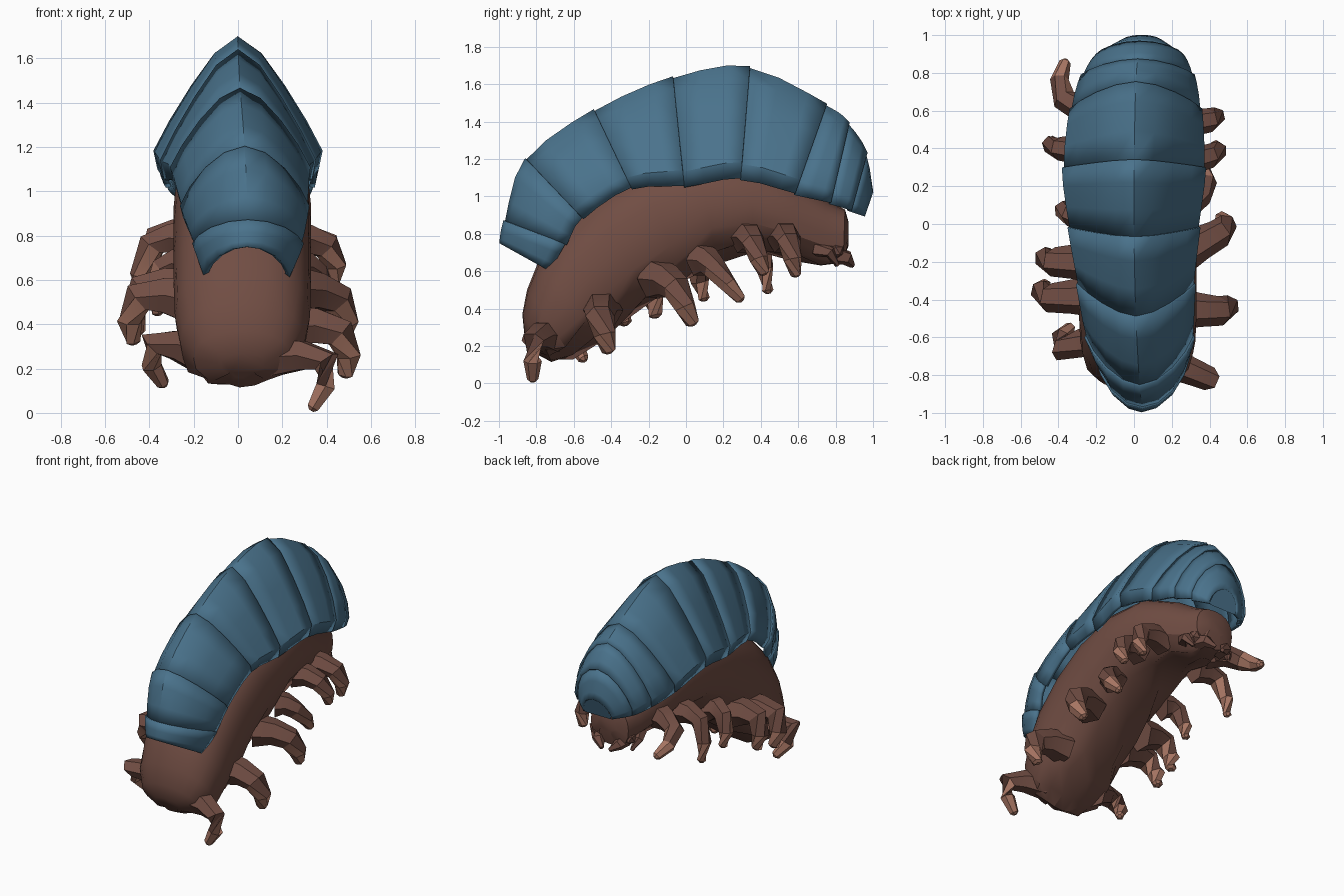
import bpy, bmesh, math, random
from mathutils import Vector, Matrix

if "Cube" in bpy.data.objects:
    bpy.data.objects.remove(bpy.data.objects["Cube"])

random.seed(4)


def material(name, rgb):
    m = bpy.data.materials.new(name)
    m.diffuse_color = (*rgb, 1)
    m.use_nodes = True
    m.node_tree.nodes["Principled BSDF"].inputs["Base Color"].default_value = m.diffuse_color
    return m


BLUE = material("shell blue", (0.068, 0.17, 0.262))
BROWN = material("body brown", (0.165, 0.075, 0.057))
TAN = material("leg tan", (0.38, 0.175, 0.122))


def make_object(name, bm, mats, angle=35):
    me = bpy.data.meshes.new(name)
    bm.to_mesh(me)
    bm.free()
    ob = bpy.data.objects.new(name, me)
    bpy.context.collection.objects.link(ob)
    for m in mats:
        me.materials.append(m)
    bpy.ops.object.select_all(action='DESELECT')
    ob.select_set(True)
    bpy.context.view_layer.objects.active = ob
    bpy.ops.object.shade_smooth_by_angle(angle=math.radians(angle))
    return ob


def loft(rings, closed, caps=False):
    bm = bmesh.new()
    rows = [[bm.verts.new(p) for p in r] for r in rings]
    n = len(rows[0])
    for i in range(len(rows) - 1):
        for j in range(n if closed else n - 1):
            k = (j + 1) % n
            bm.faces.new((rows[i][j], rows[i][k], rows[i + 1][k], rows[i + 1][j]))
    if caps:
        bm.faces.new(rows[0])
        bm.faces.new(rows[-1])
        bmesh.ops.recalc_face_normals(bm, faces=bm.faces)
    return bm


# Shell seams: ridge y, ridge z, edge y, edge z, half width, centre x, roundness
SEAMS = [
    (-1.00, 0.75, -0.73, 0.60, 0.20, 0.04, 0.75),
    (-0.97, 0.87, -0.64, 0.74, 0.245, 0.045, 0.8),
    (-0.855, 1.20, -0.55, 0.88, 0.285, 0.03, 0.5),
    (-0.49, 1.46, -0.29, 1.04, 0.31, 0.01, 0.25),
    (-0.07, 1.635, -0.01, 1.05, 0.345, 0.0, 0.1),
    (0.34, 1.69, 0.29, 1.09, 0.375, 0.0, 0.1),
    (0.75, 1.49, 0.58, 1.01, 0.345, 0.01, 0.35),
    (0.87, 1.39, 0.77, 0.96, 0.295, 0.02, 0.5),
    (0.965, 1.23, 0.88, 0.92, 0.225, 0.03, 0.7),
    (0.995, 1.02, 0.95, 0.89, 0.11, 0.04, 0.9),
]
PEAKED = [(0, 0), (0.27, 0.13), (0.54, 0.38), (0.80, 0.64), (1.0, 0.86), (0.95, 1)]
ROUND = [(0, 0), (0.36, 0.05), (0.70, 0.24), (0.91, 0.52), (1.0, 0.82), (0.96, 1)]


def seam_at(i, t):
    # smooth interpolation through the seams
    a, b, c, d = (SEAMS[max(0, min(len(SEAMS) - 1, i + o))] for o in (-1, 0, 1, 2))
    return [0.5 * (2 * q + (r - p) * t + (2 * p - 5 * q + 4 * r - s) * t * t
                   + (3 * q - p - 3 * r + s) * t ** 3) for p, q, r, s in zip(a, b, c, d)]


def shell_ring(s, lift):
    py, pz, ey, ez, w, cx, k = s
    out = Vector((py + 0.05, pz - 0.55)).normalized() * lift
    half = []
    for (u0, f0), (u1, f1) in zip(PEAKED, ROUND):
        u, f = u0 + (u1 - u0) * k, f0 + (f1 - f0) * k
        half.append((u * (w + lift), py + (ey - py) * f + out.x, pz + (ez - pz) * f + out.y))
    left = [(cx - x, y, z) for x, y, z in reversed(half[1:])]
    return left + [(cx + x, y, z) for x, y, z in half]


# Overlapping shell plates, each flaring slightly over the one behind
for i in range(len(SEAMS) - 1):
    rings = [shell_ring(seam_at(i, t), 0.010 * t - 0.003) for t in (0, 0.35, 0.7, 1)]
    plate = make_object(f"shell_plate_{i + 1}", loft(rings, False), [BLUE])
    sol = plate.modifiers.new("thickness", 'SOLIDIFY')
    sol.thickness, sol.offset = 0.025, -1

# Rear cap closing the shell's last opening
cap = bmesh.new()
cap.faces.new([cap.verts.new(p) for p in shell_ring(SEAMS[-1], 0)])
bmesh.ops.recalc_face_normals(cap, faces=cap.faces)
make_object("shell_rear_cap", cap, [BLUE])

# Body sections: top y, top z, belly y, belly z, half width, squareness exponent
BODY = [
    (-0.865, 0.27, -0.80, 0.17, 0.10, 1.0),
    (-0.875, 0.37, -0.72, 0.12, 0.22, 0.95),
    (-0.85, 0.50, -0.60, 0.13, 0.28, 0.9),
    (-0.79, 0.65, -0.45, 0.22, 0.305, 0.8),
    (-0.69, 0.81, -0.33, 0.32, 0.31, 0.75),
    (-0.50, 1.00, -0.18, 0.43, 0.31, 0.75),
    (-0.25, 1.15, 0.0, 0.55, 0.31, 0.75),
    (0.05, 1.22, 0.18, 0.65, 0.31, 0.75),
    (0.35, 1.20, 0.36, 0.70, 0.29, 0.75),
    (0.60, 1.08, 0.55, 0.67, 0.24, 0.8),
    (0.75, 0.98, 0.72, 0.63, 0.18, 0.8),
    (0.85, 0.93, 0.84, 0.64, 0.15, 0.8),
    (0.87, 0.86, 0.87, 0.74, 0.08, 0.8),
]
rings = []
for n, (ty, tz, by, bz, w, e) in enumerate(BODY):
    ring = []
    for j in range(20):
        a = 2 * math.pi * j / 20
        c, s = math.cos(a), math.sin(a)
        x = w * math.copysign(abs(c) ** e, c)
        f = 0.5 + 0.5 * math.copysign(abs(s) ** 0.85, s)
        # crumpled belly with creases between the leg rows
        r = 0.025 if s < -0.45 else 0
        lift = 0.035 * ((j + n) % 2) if s < -0.45 and 1 < n < 10 else 0
        ring.append((0.02 + x + random.uniform(-r, r), by + (ty - by) * f - lift * 0.6,
                     bz + (tz - bz) * f + random.uniform(-r, r) * 0.6 + lift))
    rings.append(ring)
make_object("body", loft(rings, True, True), [BROWN], 30)


def limb(name, points, radii, tan_from, sides=6):
    # tapered faceted limb through the given points
    pts = [Vector(p) for p in points]
    rings = []
    for i, p in enumerate(pts):
        d = (pts[min(i + 1, len(pts) - 1)] - pts[max(i - 1, 0)]).normalized()
        q = d.to_track_quat('Z', 'Y')
        rings.append([p + q @ Vector((radii[i] * math.cos(2 * math.pi * j / sides),
                                      radii[i] * math.sin(2 * math.pi * j / sides), 0))
                      for j in range(sides)])
    bm = loft(rings, True, True)
    for f in bm.faces:
        near = min(range(len(pts)), key=lambda n: (pts[n] - f.calc_center_median()).length)
        f.material_index = int(near >= tan_from)
    return make_object(name, bm, [BROWN, TAN], 25)


# Legs, front to rear: hip, knee and tip
LEGS = {
    "right": [((0.16, -0.72, 0.25), (0.40, -0.82, 0.23), (0.33, -0.82, 0.01)),
              ((0.22, -0.45, 0.39), (0.46, -0.46, 0.36), (0.48, -0.41, 0.16)),
              ((0.24, -0.16, 0.56), (0.45, -0.05, 0.51), (0.46, 0.04, 0.31)),
              ((0.24, 0.08, 0.66), (0.35, 0.15, 0.62), (0.37, 0.30, 0.44)),
              ((0.22, 0.32, 0.78), (0.40, 0.36, 0.75), (0.43, 0.42, 0.58)),
              ((0.18, 0.52, 0.78), (0.40, 0.55, 0.76), (0.41, 0.59, 0.57))],
    "left": [((-0.16, -0.60, 0.26), (-0.39, -0.66, 0.31), (-0.33, -0.54, 0.12)),
             ((-0.20, -0.38, 0.50), (-0.45, -0.39, 0.52), (-0.47, -0.32, 0.31)),
             ((-0.22, -0.20, 0.55), (-0.43, -0.20, 0.56), (-0.45, -0.16, 0.35)),
             ((-0.22, 0.02, 0.66), (-0.33, 0.05, 0.65), (-0.36, 0.10, 0.44)),
             ((-0.20, 0.38, 0.78), (-0.39, 0.40, 0.76), (-0.43, 0.44, 0.48)),
             ((-0.16, 0.55, 0.80), (-0.37, 0.66, 0.78), (-0.36, 0.87, 0.66))],
}
for side, legs in LEGS.items():
    for n, (hip, knee, tip) in enumerate(legs):
        h, k, t = Vector(hip), Vector(knee), Vector(tip)
        size = 1.15 if 0 < n < 3 else 0.95
        shin = k.lerp(t, 0.5) + Vector((0.03 if side == "right" else -0.03, 0, 0))
        pts = [h, h.lerp(k, 0.55) + Vector((0, 0, 0.02)), k, shin, t.lerp(shin, 0.12), t]
        limb(f"{side}_leg_{n + 1}", pts,
             [r * size for r in (0.10, 0.078, 0.068, 0.052, 0.032, 0.014)], 3)

# Face at the rear end: eyes, jaws and feelers
for sx, side in ((1, "right"), (-1, "left")):
    bm = bmesh.new()
    bmesh.ops.create_icosphere(bm, subdivisions=1, radius=0.045,
                               matrix=Matrix.Translation((0.02 + sx * 0.13, 0.80, 0.71)))
    make_object(f"{side}_eye", bm, [BROWN], 20)
    limb(f"{side}_jaw", [(0.02 + sx * 0.09, 0.78, 0.69), (0.02 + sx * 0.08, 0.86, 0.67),
                         (0.02 + sx * 0.03, 0.89, 0.63)], [0.055, 0.04, 0.015], 9, 5)
    limb(f"{side}_feeler", [(0.02 + sx * 0.14, 0.70, 0.72), (0.02 + sx * 0.18, 0.77, 0.70),
                            (0.02 + sx * 0.15, 0.81, 0.63)], [0.045, 0.032, 0.012], 9, 5)
